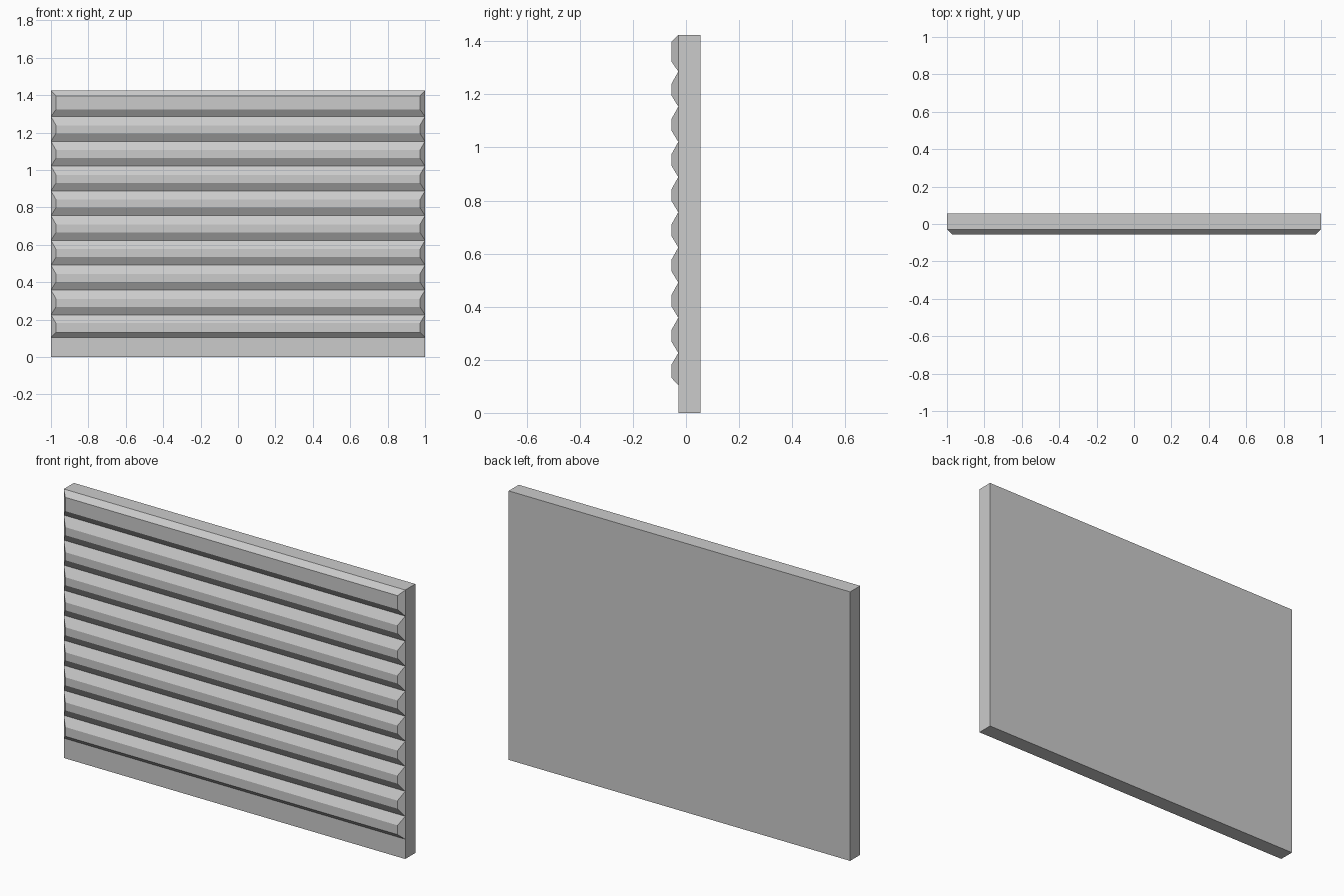
import bpy

if "Cube" in bpy.data.objects:
    bpy.data.objects.remove(bpy.data.objects["Cube"])

FRONT, FACE, BACK = -0.055, -0.029, 0.055   # depths: slat front, panel face, panel back
HEIGHT = 1.424
INSET = 0.027                               # end chamfer of each slat


def prism(name, near, far):
    """Frustum between two rectangles, each given as (y, half_width, z0, z1)."""
    verts = []
    for y, w, z0, z1 in (near, far):
        verts += [(-w, y, z0), (w, y, z0), (w, y, z1), (-w, y, z1)]
    faces = [(0, 1, 2, 3), (7, 6, 5, 4)]
    for i in range(4):
        j = (i + 1) % 4
        faces.append((i, i + 4, j + 4, j))
    mesh = bpy.data.meshes.new(name)
    mesh.from_pydata(verts, [], faces)
    mesh.update()
    obj = bpy.data.objects.new(name, mesh)
    bpy.context.collection.objects.link(obj)
    return obj


# Flat backing panel
prism("back_panel", (FACE, 1, 0, HEIGHT), (BACK, 1, 0, HEIGHT))


# Chamfered horizontal slat, with its own top and bottom chamfer heights
def slat(name, z0, z1, low, high):
    prism(name, (FRONT, 1 - INSET, z0 + low, z1 - high), (FACE, 1, z0, z1))


# Bottom and top slats have a shallower outer chamfer
Z_LOW, Z_HIGH = 0.226, 1.286
slat("bottom_slat", 0.105, Z_LOW, 0.027, 0.045)
slat("top_slat", Z_HIGH, HEIGHT, 0.038, 0.027)

# Eight matching slats between them
pitch = (Z_HIGH - Z_LOW) / 8
for i in range(8):
    z = Z_LOW + i * pitch
    slat(f"slat_{i + 1}", z, z + pitch, 0.043, 0.047)
